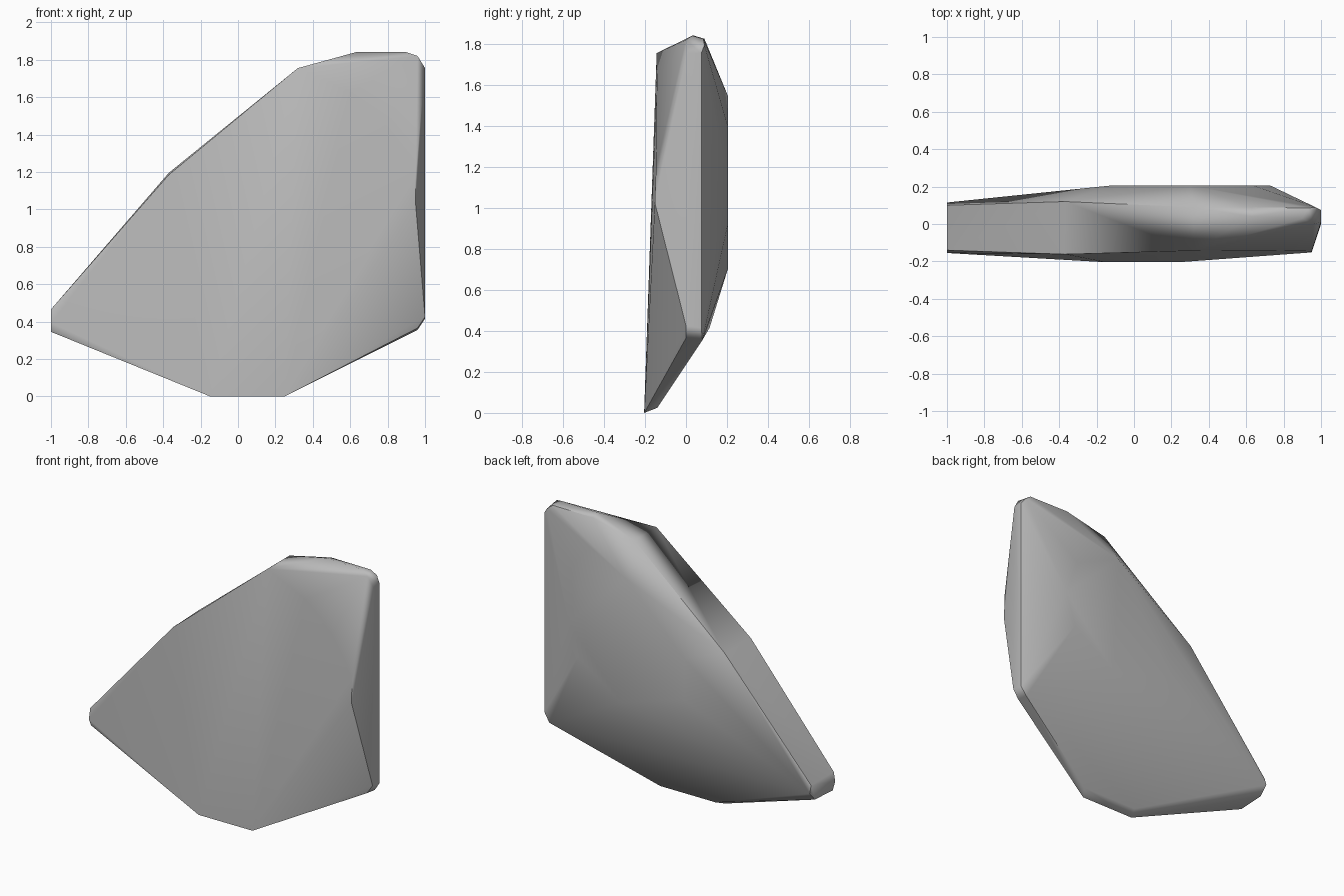
import bpy, bmesh, math

# Remove the default object
default_cube = bpy.data.objects.get("Cube")
if default_cube:
    bpy.data.objects.remove(default_cube, do_unlink=True)


def flat_material(name, value):
    """One plain grey, shown alike in viewport and render."""
    material = bpy.data.materials.new(name)
    material.use_nodes = True
    color = (value, value, value, 1)
    material.diffuse_color = color
    shader = material.node_tree.nodes["Principled BSDF"]
    shader.inputs["Base Color"].default_value = color
    shader.inputs["Roughness"].default_value = 0.8
    return material


def front_depth(x, z):
    """Gently bowed and leaning plane of the broad front facet."""
    return -0.205 + 0.034 * z + 0.02 * x * x


# Outline of the broad front facet, as (x, z)
front_outline = [
    (-0.15, 0.005), (0.25, 0.005), (0.95, 1.03), (0.95, 1.2),
    (0.8, 1.45), (0.6, 1.63), (0.32, 1.76), (-0.37, 1.19),
]

# Outline of the smaller flat back facet, as (x, z)
back_outline = [
    (0.34, 0.71), (0.66, 0.93), (0.73, 1.15), (0.64, 1.4),
    (0.3, 1.55), (-0.13, 1.13), (-0.13, 0.85),
]
back_depth = 0.205

# Blunt end of the pointed tip, as (y, z)
tip_outline = [
    (0.1, 0.47), (0.115, 0.42), (0.06, 0.36),
    (-0.13, 0.35), (-0.155, 0.4), (-0.14, 0.47),
]

# Narrow flat strip on the straight side, as (y, z)
side_strip = [(0.0, 0.43), (0.075, 0.42), (0.075, 1.76), (0.01, 1.76)]

# Ridge along the top, rounded corners and lower back edge, as (x, y, z)
ridge = [
    (-0.37, 0.12, 1.2), (0.32, 0.09, 1.76), (0.63, 0.09, 1.83),
    (0.63, 0.04, 1.845), (0.9, 0.03, 1.845), (0.93, 0.085, 1.83),
    (0.96, 0.0, 1.825), (0.97, 0.09, 1.8),
]
lower_edge = [
    (0.96, 0.0, 0.37), (0.96, 0.08, 0.36),
    (0.29, -0.14, 0.03), (-0.12, -0.14, 0.03),
]

points = [(x, front_depth(x, z), z) for x, z in front_outline]
points += [(x, back_depth, z) for x, z in back_outline]
points += [(-1, y, z) for y, z in tip_outline]
points += [(1, y, z) for y, z in side_strip]
points += ridge + lower_edge
lowest = min(z for x, y, z in points)

# Wrap the facet outlines in one convex stone
bm = bmesh.new()
for x, y, z in points:
    bm.verts.new((x, y, z - lowest))
hull = bmesh.ops.convex_hull(bm, input=bm.verts)
unused = {item for item in hull["geom_interior"] + hull["geom_unused"]
          if isinstance(item, bmesh.types.BMVert)}
bmesh.ops.delete(bm, geom=list(unused), context="VERTS")
bmesh.ops.dissolve_limit(bm, angle_limit=math.radians(1),
                         verts=bm.verts, edges=bm.edges)
bmesh.ops.recalc_face_normals(bm, faces=bm.faces)

mesh = bpy.data.meshes.new("stone_shard")
bm.to_mesh(mesh)
bm.free()
mesh.materials.append(flat_material("stone grey", 0.5))
stone = bpy.data.objects.new("stone_shard", mesh)
bpy.context.collection.objects.link(stone)

# Soft facets, with only the hard ridges kept sharp
bpy.ops.object.select_all(action="DESELECT")
stone.select_set(True)
bpy.context.view_layer.objects.active = stone
bpy.ops.object.shade_smooth_by_angle(angle=math.radians(50))
weighted = stone.modifiers.new("Broad facet normals", "WEIGHTED_NORMAL")
weighted.keep_sharp = True
